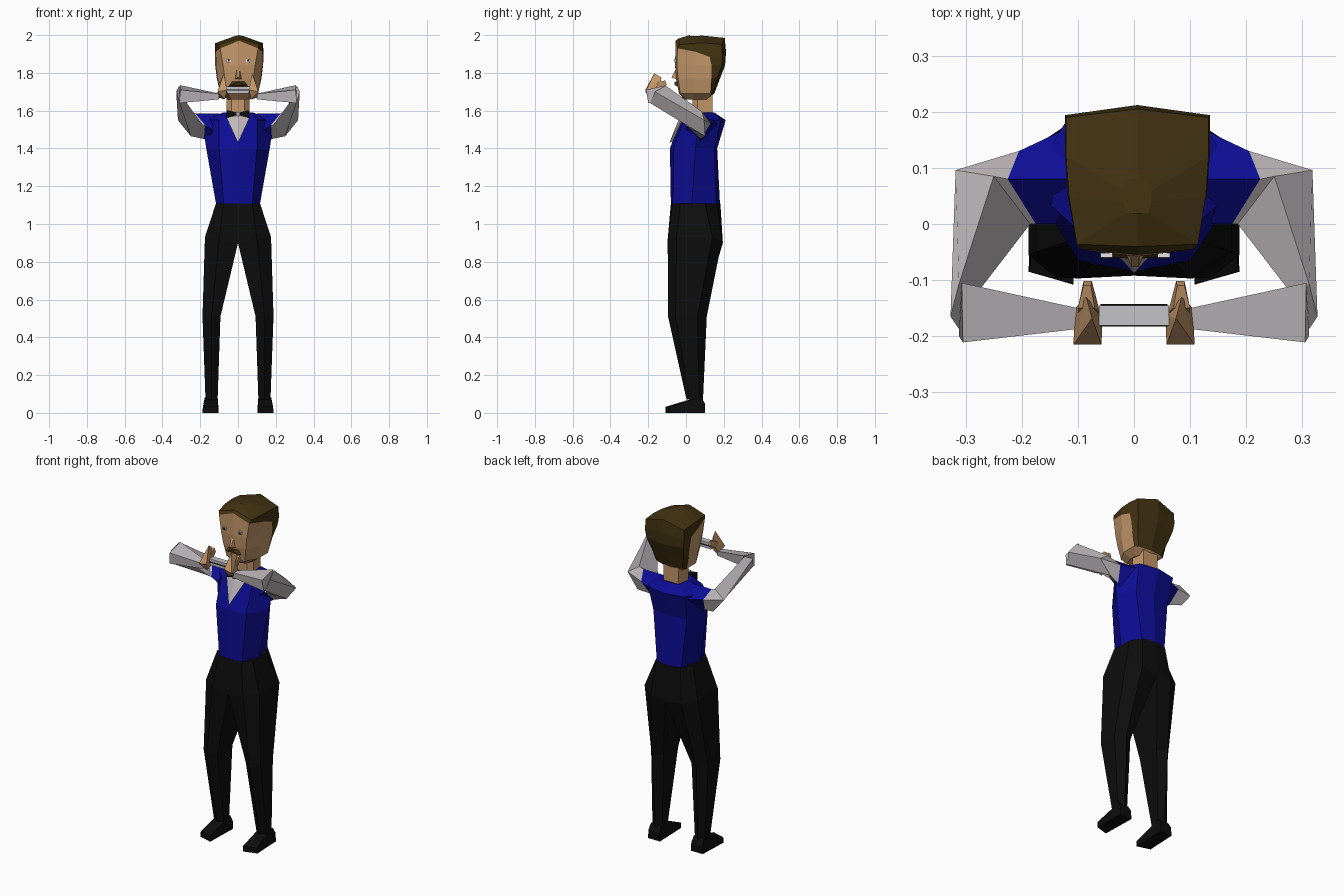
import bpy, bmesh
from mathutils import Vector


def material(name, r, g, b):
    m = bpy.data.materials.new(name)
    m.diffuse_color = (r, g, b, 1)
    return m


SKIN = material("skin", 0.55, 0.31, 0.145)
HAIR = material("brown hair", 0.055, 0.033, 0.006)
BLUE = material("blue waistcoat", 0.004, 0.004, 0.30)
BLACK = material("black cloth", 0.004, 0.004, 0.004)
SHIRT = material("white shirt", 0.52, 0.48, 0.50)
SILVER = material("silver", 0.55, 0.55, 0.58)
WHITE = material("eye white", 0.8, 0.8, 0.8)


def finish(bm, name, mats):
    bmesh.ops.recalc_face_normals(bm, faces=bm.faces)
    me = bpy.data.meshes.new(name)
    bm.to_mesh(me)
    bm.free()
    for m in mats:
        me.materials.append(m)
    ob = bpy.data.objects.new(name, me)
    bpy.context.collection.objects.link(ob)
    return ob


def loft(name, rings, mats, rule=lambda ring, seg: 0, side=1):
    """Skin between rings of equal length and cap both ends."""
    bm = bmesh.new()
    vs = [[bm.verts.new((x * side, y, z)) for x, y, z in r] for r in rings]
    n = len(vs[0])
    for i in range(len(vs) - 1):
        for j in range(n):
            k = (j + 1) % n
            f = bm.faces.new((vs[i][j], vs[i][k], vs[i + 1][k], vs[i + 1][j]))
            f.material_index = rule(i, j)
    for i, r in ((0, vs[0]), (len(vs) - 2, vs[-1])):
        bm.faces.new(r).material_index = rule(i, 0)
    return finish(bm, name, mats)


def hull(name, pts, mat, side=1):
    bm = bmesh.new()
    for x, y, z in pts:
        bm.verts.new((x * side, y, z))
    res = bmesh.ops.convex_hull(bm, input=bm.verts)
    loose = [v for v in bm.verts if not v.link_faces]
    bmesh.ops.delete(bm, geom=loose, context='VERTS')
    return finish(bm, name, [mat])


def box(name, c, s, mat):
    return hull(name, [(c[0] + a * s[0] / 2, c[1] + b * s[1] / 2, c[2] + d * s[2] / 2)
                       for a in (-1, 1) for b in (-1, 1) for d in (-1, 1)], mat)


def level(z, *xy):
    return [(x, y, z) for x, y in xy]


def full(half):
    """Complete a front-to-back half ring by mirroring it in x."""
    return half + [(-x, y, z) for x, y, z in half[-2:0:-1]]


# Torso
loft("waistcoat", [full(r) for r in (
    level(1.10, (0, -0.08), (0.075, -0.07), (0.115, 0.03), (0.08, 0.16), (0, 0.18)),
    level(1.40, (0, -0.085), (0.10, -0.065), (0.168, 0.05), (0.11, 0.15), (0, 0.165)),
    level(1.55, (0, -0.03), (0.10, -0.01), (0.19, 0.07), (0.12, 0.185), (0, 0.21)),
    level(1.59, (0, 0.0), (0.06, 0.02), (0.08, 0.08), (0.06, 0.14), (0, 0.15)))], [BLUE])

# Shirt front and bow tie
hull("shirt_front", [(0, -0.088, 1.43), (0, -0.036, 1.56), (0.06, -0.022, 1.56), (-0.06, -0.022, 1.56),
                     (0, -0.005, 1.59), (0, -0.04, 1.45), (0.05, 0.02, 1.56), (-0.05, 0.02, 1.56)], SHIRT)
box("bow_knot", (0, -0.03, 1.582), (0.018, 0.02, 0.022), SHIRT)
for s in (1, -1):
    hull("bow_wing", [(0, -0.035, 1.578), (0, -0.035, 1.588), (0.06, -0.025, 1.562),
                      (0.06, -0.025, 1.602), (0, 0, 1.582), (0.055, 0.01, 1.562), (0.055, 0.01, 1.602)], BLACK, s)

# Trousers: hips, then legs
hip = [(0, -0.092, 0.90), (0.10, -0.097, 0.92), (0.175, -0.05, 0.93),
       (0.175, 0.14, 0.93), (0.10, 0.19, 0.91), (0, 0.195, 0.90)]
loft("hips", [full(hip), full(level(1.108, (0, -0.08), (0.075, -0.072), (0.117, -0.03),
                                    (0.117, 0.10), (0.08, 0.165), (0, 0.182)))], [BLACK])
for s in (1, -1):
    loft("leg", [hip,
                 level(0.51, (0.093, -0.06), (0.14, -0.095), (0.188, -0.055),
                       (0.188, 0.06), (0.145, 0.11), (0.093, 0.08)),
                 level(0.07, (0.108, 0.02), (0.14, 0.003), (0.172, 0.02),
                       (0.172, 0.07), (0.14, 0.09), (0.108, 0.07))], [BLACK], side=s)
    # Shoe
    hull("shoe", [(0.108, -0.108, 0), (0.188, -0.085, 0), (0.108, -0.108, 0.032), (0.186, -0.085, 0.032),
                  (0.102, 0.10, 0), (0.18, 0.10, 0), (0.105, 0.10, 0.05), (0.178, 0.10, 0.05),
                  (0.108, 0.0, 0.065), (0.175, 0.0, 0.065), (0.108, 0.08, 0.085), (0.175, 0.08, 0.085)], BLACK, s)
    # Shoulder and upper arm
    loft("upper_arm", [
        [(0.10, 0.08, 1.585), (0.14, 0.0, 1.50), (0.14, 0.07, 1.42), (0.12, 0.17, 1.53)],
        [(0.225, 0.08, 1.585), (0.175, 0.0, 1.525), (0.18, 0.08, 1.45), (0.205, 0.13, 1.535)],
        [(0.25, 0.085, 1.595), (0.185, 0.0, 1.52), (0.25, 0.10, 1.465), (0.318, 0.096, 1.55)],
        [(0.312, -0.107, 1.732), (0.285, -0.13, 1.66), (0.31, -0.19, 1.64), (0.327, -0.165, 1.70)]],
        [SHIRT, BLUE], lambda i, j: 1 if i == 0 else 0, s)
    # Forearm
    loft("forearm", [
        [(0.307, -0.105, 1.735), (0.30, -0.12, 1.66), (0.312, -0.20, 1.64), (0.305, -0.211, 1.71)],
        [(0.10, -0.15, 1.69), (0.10, -0.15, 1.665), (0.10, -0.187, 1.66), (0.10, -0.187, 1.69)]],
        [SHIRT], side=s)
    # Hand with fingers
    hull("hand", [(0.105, -0.15, 1.67), (0.07, -0.19, 1.66), (0.108, -0.215, 1.70), (0.058, -0.215, 1.71),
                  (0.075, -0.168, 1.798), (0.085, -0.13, 1.775), (0.10, -0.145, 1.70), (0.056, -0.165, 1.69)], SKIN, s)
    hull("fingers", [(0.06, -0.16, 1.71), (0.10, -0.16, 1.70), (0.075, -0.102, 1.735), (0.09, -0.102, 1.735),
                     (0.077, -0.11, 1.76), (0.09, -0.11, 1.76), (0.07, -0.15, 1.75), (0.10, -0.15, 1.75)], SKIN, s)
    # Eye and pupil
    box("eye", (0.051 * s + 0.002, -0.056, 1.865), (0.022, 0.008, 0.018), WHITE)
    box("pupil", (0.051 * s + 0.002, -0.060, 1.865), (0.010, 0.005, 0.012), BLACK)

# Mouth harp
box("mouth_harp", (0, -0.163, 1.71), (0.124, 0.036, 0.036), SILVER)
box("harp_slots", (0, -0.163, 1.71), (0.12, 0.04, 0.006), BLACK)

# Neck
hull("neck", [(x, y, z) for z in (1.57, 1.70)
              for x, y in ((-0.06, 0.06), (-0.035, 0.035), (0.035, 0.035), (0.06, 0.06),
                           (0.05, 0.14), (-0.05, 0.14))], SKIN)

# Head: hair covers the back segments and everything above the hairline ring
head = loft("head", [full(r) for r in (
    level(1.66, (0, -0.01), (0.045, 0.0), (0.06, 0.05), (0.06, 0.09), (0.05, 0.11), (0, 0.12)),
    level(1.69, (0, -0.037), (0.06, -0.03), (0.10, 0.04), (0.10, 0.13), (0.08, 0.14), (0, 0.15)),
    level(1.77, (0, -0.053), (0.075, -0.042), (0.115, 0.04), (0.118, 0.135), (0.105, 0.165), (0, 0.18)),
    level(1.84, (0, -0.058), (0.085, -0.048), (0.122, 0.05), (0.127, 0.135), (0.122, 0.19), (0, 0.207)),
    [(0, -0.055, 1.97), (0.10, -0.045, 1.93), (0.124, 0.05, 1.912),
     (0.129, 0.125, 1.885), (0.129, 0.194, 1.89), (0, 0.212, 1.91)],
    [(0, -0.04, 1.982), (0.108, -0.036, 1.95), (0.122, 0.05, 1.957),
     (0.127, 0.12, 1.957), (0.127, 0.19, 1.95), (0, 0.205, 1.985)],
    [(0, 0.02, 2.0), (0.02, 0.02, 1.995), (0.025, 0.04, 1.994),
     (0.025, 0.06, 1.994), (0.02, 0.08, 1.994), (0, 0.08, 1.998)])],
    [SKIN, HAIR], lambda i, j: 1 if i >= 4 or (i > 0 and 3 <= j <= 6) else 0)
head.location.x = 0.006

# Nose and moustache
hull("nose", [(-0.006, -0.05, 1.83), (0.01, -0.05, 1.83), (-0.018, -0.045, 1.765), (0.022, -0.045, 1.765),
              (-0.004, -0.077, 1.775), (0.008, -0.077, 1.775)], SKIN)
hull("moustache", [(-0.05, -0.045, 1.728), (0.054, -0.045, 1.728), (-0.03, -0.045, 1.755), (0.034, -0.045, 1.755),
                   (-0.035, -0.06, 1.735), (0.039, -0.06, 1.735), (0.002, -0.062, 1.752)], HAIR)
